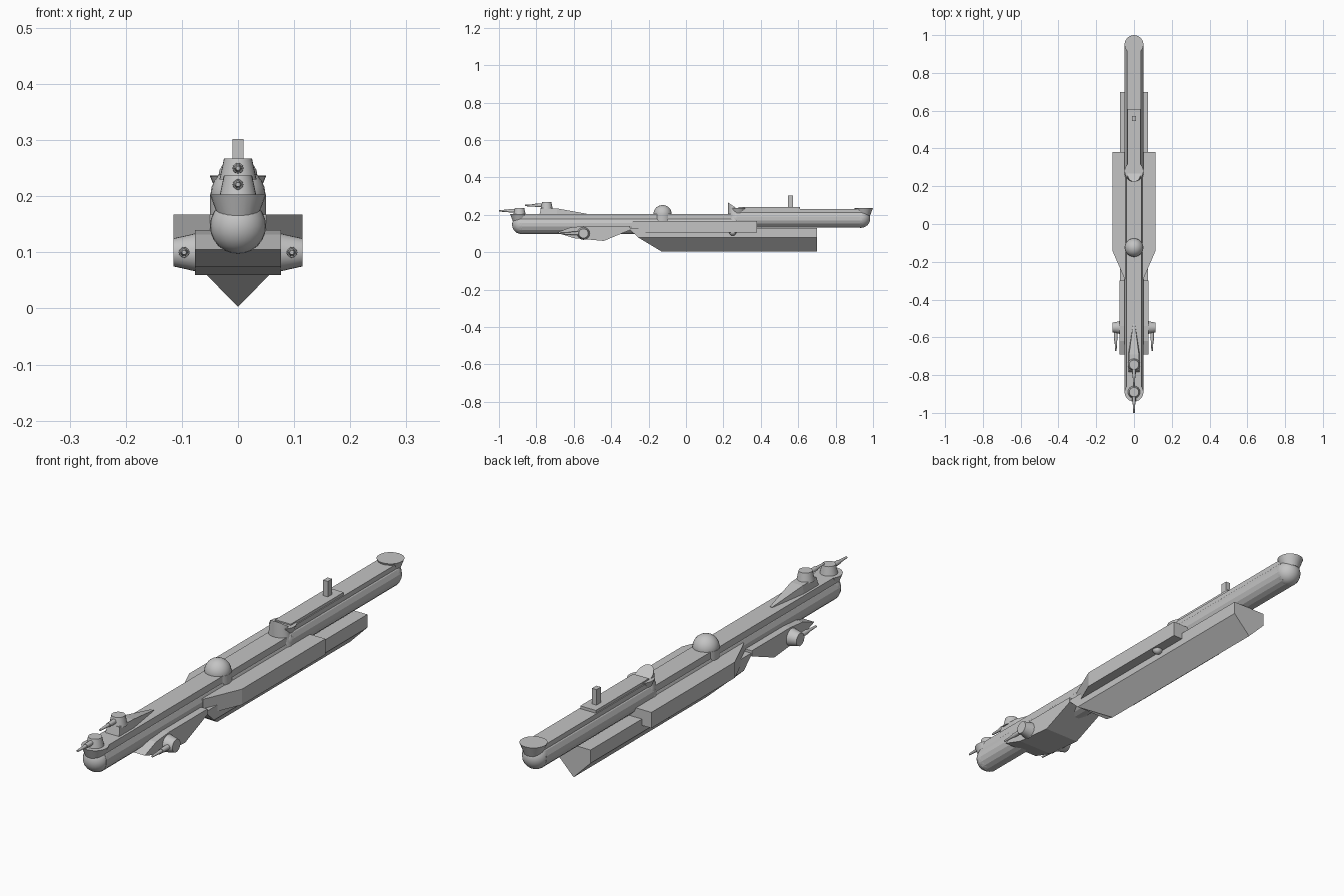
import bpy, bmesh, math
from mathutils import Matrix, Vector

if "Cube" in bpy.data.objects:
    bpy.data.objects.remove(bpy.data.objects["Cube"])

grey = bpy.data.materials.new("hull_grey")
grey.diffuse_color = (0.55, 0.55, 0.55, 1)
grey.use_nodes = True
grey.node_tree.nodes["Principled BSDF"].inputs["Base Color"].default_value = grey.diffuse_color


def finish(name, bm, smooth=None):
    bmesh.ops.recalc_face_normals(bm, faces=bm.faces)
    me = bpy.data.meshes.new(name)
    bm.to_mesh(me)
    bm.free()
    me.materials.append(grey)
    ob = bpy.data.objects.new(name, me)
    bpy.context.collection.objects.link(ob)
    if smooth:
        bpy.context.view_layer.objects.active = ob
        ob.select_set(True)
        bpy.ops.object.shade_smooth_by_angle(angle=math.radians(smooth))
        ob.select_set(False)
    return ob


def loft(name, rings, smooth=None):
    """Skin matching rings of points and cap both ends."""
    bm = bmesh.new()
    vs = [[bm.verts.new(p) for p in r] for r in rings]
    n = len(vs[0])
    for a, b in zip(vs, vs[1:]):
        for i in range(n):
            j = (i + 1) % n
            bm.faces.new((a[i], a[j], b[j], b[i]))
    bm.faces.new(vs[0])
    bm.faces.new(vs[-1])
    return finish(name, bm, smooth)


def box(name, x, y0, y1, z0, z1, xt=None):
    """Symmetric block, optionally narrower on top."""
    xt = x if xt is None else xt
    sec = [(-x, z0), (x, z0), (xt, z1), (-xt, z1)]
    return loft(name, [[(a, y, z) for a, z in sec] for y in (y0, y1)])


def cone(name, p0, p1, r0, r1, n=24):
    p0, p1 = Vector(p0), Vector(p1)
    d = p1 - p0
    bm = bmesh.new()
    m = Matrix.Translation((p0 + p1) / 2) @ d.to_track_quat('Z', 'Y').to_matrix().to_4x4()
    bmesh.ops.create_cone(bm, cap_ends=True, segments=n, radius1=r0, radius2=r1,
                          depth=d.length, matrix=m)
    return finish(name, bm, 35)


def ball(name, c, r):
    bm = bmesh.new()
    bmesh.ops.create_uvsphere(bm, u_segments=24, v_segments=12, radius=r,
                              matrix=Matrix.Translation(c))
    return finish(name, bm, 35)


def tube(name, y0, y1, zc, r, n=16):
    a = [2 * math.pi * (i + 0.5) / n for i in range(n)]
    return loft(name, [[(r * math.cos(t), y, zc + r * math.sin(t)) for t in a] for y in (y0, y1)])


def barrel(name, x, y0, y1, z):
    """Gun with a thick sleeve and a thin tapered muzzle."""
    mid = y0 + (y1 - y0) * 0.5
    cone(name + "_sleeve", (x, y0, z), (x, mid, z), 0.010, 0.009, 12)
    cone(name + "_muzzle", (x, mid, z), (x, y1, z), 0.007, 0.004, 12)


# Forward hull: rounded body, flat deck, flared bow platform
tube("forward_hull", -0.89, 0.25, 0.147, 0.05)
ball("bow_cap", (0, -0.88, 0.147), 0.05)
box("forward_deck", 0.04, -0.89, 0.27, 0.15, 0.203)
cone("bow_platform", (0, -0.89, 0.16), (0, -0.89, 0.203), 0.034, 0.05)

# Rear hull: raised body, deck and flared stern platform
tube("rear_hull", 0.27, 0.94, 0.18, 0.05)
ball("rear_hull_front_cap", (0, 0.275, 0.18), 0.05)
ball("stern_cap", (0, 0.935, 0.18), 0.05)
box("rear_deck", 0.038, 0.27, 0.95, 0.19, 0.23)
cone("stern_platform", (0, 0.95, 0.195), (0, 0.95, 0.237), 0.034, 0.05)
cone("middle_platform", (0, 0.28, 0.195), (0, 0.28, 0.236), 0.034, 0.05)
box("rear_plate", 0.034, 0.28, 0.61, 0.225, 0.241)

# Mast on the rear plate
box("mast", 0.01, 0.545, 0.572, 0.235, 0.302)

# Slanted command tower, leaning narrower upward
ang = [2 * math.pi * i / 24 for i in range(24)]
low = [(0.05 * math.cos(t), 0.262 + 0.038 * math.sin(t), 0.165) for t in ang]
top = [(0.034 * math.cos(t), 0.262 + 0.038 * math.sin(t),
        0.24 - 0.026 * math.sin(t)) for t in ang]
loft("command_tower", [low, top], 35)

# Observation dome
cone("dome_base", (0, -0.125, 0.165), (0, -0.125, 0.203), 0.05, 0.05)
ball("dome", (0, -0.125, 0.203), 0.049)

# Wide middle body with tapered nose
plan = [(0.115, 0.38), (0.115, -0.14), (0.05, -0.29),
        (-0.05, -0.29), (-0.115, -0.14), (-0.115, 0.38)]
loft("middle_body", [[(x, y, z) for x, y in plan] for z in (0.105, 0.167)])

# Keel: five-sided section with a nose sloping up into the hull
sec = [(-0.074, 0.13), (-0.074, 0.078), (0, 0.003), (0.074, 0.078), (0.074, 0.13)]
nose = {0.13: -0.31, 0.078: -0.255, 0.003: -0.13}
loft("keel", [[(x, nose[z], z) for x, z in sec], [(x, 0.7, z) for x, z in sec]])

# Cross wing below the forward hull
side = [(-0.69, 0.105), (-0.62, 0.132), (-0.54, 0.14), (-0.3, 0.14),
        (-0.3, 0.118), (-0.44, 0.06), (-0.6, 0.075)]
loft("cross_wing", [[(x, y, z) for y, z in side] for x in (-0.077, 0.077)])

# Side guns and small belly domes
for s, tag in ((-1, "left"), (1, "right")):
    cone(tag + "_side_turret", (s * 0.075, -0.548, 0.1), (s * 0.115, -0.548, 0.1), 0.034, 0.025)
    barrel(tag + "_side_gun", s * 0.096, -0.56, -0.672, 0.1)
    ball(tag + "_belly_dome", (s * 0.09, 0.25, 0.108), 0.02)

# Top guns, the second one on a sloping pedestal
cone("bow_turret", (0, -0.89, 0.2), (0, -0.89, 0.237), 0.033, 0.025)
barrel("bow_gun", 0, -0.9, -1.0, 0.221)
loft("gun_pedestal", [
    [(-0.031, -0.785, 0.195), (0.031, -0.785, 0.195), (0.026, -0.775, 0.236), (-0.026, -0.775, 0.236)],
    [(-0.031, -0.69, 0.195), (0.031, -0.69, 0.195), (0.026, -0.69, 0.234), (-0.026, -0.69, 0.234)],
    [(-0.006, -0.53, 0.195), (0.006, -0.53, 0.195), (0.005, -0.53, 0.205), (-0.005, -0.53, 0.205)]])
cone("upper_turret", (0, -0.745, 0.23), (0, -0.745, 0.267), 0.033, 0.025)
barrel("upper_gun", 0, -0.755, -0.86, 0.25)
